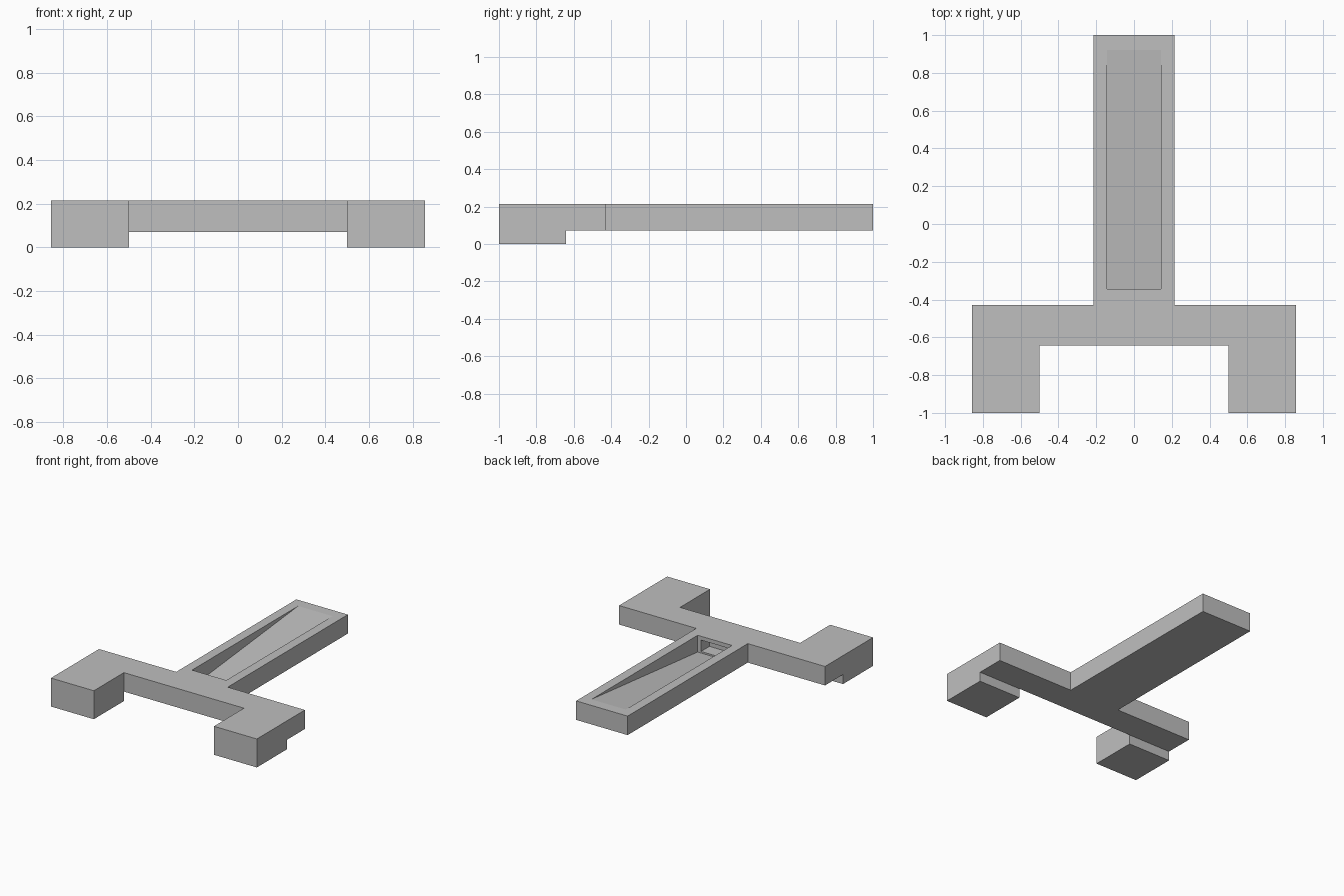
import bpy, bmesh
from mathutils import Matrix

if "Cube" in bpy.data.objects:
    bpy.data.objects.remove(bpy.data.objects["Cube"])

U = 1 / 14                      # design module
TOP, UNDER = 3 * U, U           # deck top and raised underside

grey = bpy.data.materials.new("plain grey")
grey.diffuse_color = (0.52, 0.52, 0.52, 1)
grey.use_nodes = True
grey.node_tree.nodes["Principled BSDF"].inputs["Base Color"].default_value = grey.diffuse_color


def prism(name, points, direction):
    """Close a planar outline and extrude it along a vector."""
    bm = bmesh.new()
    face = bm.faces.new([bm.verts.new(p) for p in points])
    new = bmesh.ops.extrude_face_region(bm, geom=[face])["geom"]
    bmesh.ops.translate(bm, vec=direction,
                        verts=[v for v in new if isinstance(v, bmesh.types.BMVert)])
    bmesh.ops.recalc_face_normals(bm, faces=bm.faces)
    mesh = bpy.data.meshes.new(name)
    bm.to_mesh(mesh)
    bm.free()
    mesh.materials.append(grey)
    obj = bpy.data.objects.new(name, mesh)
    bpy.context.collection.objects.link(obj)
    return obj


def side_cutter(name, profile, half_width):
    """Cutter with a y-z profile, centred on x = 0."""
    obj = prism(name, [(-half_width, y, z) for y, z in profile], (2 * half_width, 0, 0))
    obj.hide_render = True
    obj.display_type = 'WIRE'
    return obj


# T-shaped stand: two front blocks, cross beam and long arm, mirrored outline
half = [(7 * U, -9 * U), (7 * U, -1), (12 * U, -1), (12 * U, -6 * U),
        (3 * U, -6 * U), (3 * U, 1)]
outline = half + [(-x, y) for x, y in reversed(half)]
stand = prism("stand", [(x, y, 0) for x, y in outline], (0, 0, TOP))

# Space under the beam and arm, leaving only the front feet on the floor
underside = side_cutter("underside_cutter",
                        [(-9 * U, -0.5), (1.5, -0.5), (1.5, UNDER), (-9 * U, UNDER)], 1.5)

# Ramped tray: surface level at the far end, deep at the beam
FRONT, BACK, FLOOR = -0.343, 0.92, 0.088
slope = (TOP - FLOOR) / (BACK - FRONT)
tray = side_cutter("tray_cutter",
                   [(FRONT, FLOOR), (BACK + 0.1, TOP + 0.1 * slope),
                    (BACK + 0.1, TOP + 0.1), (FRONT, TOP + 0.1)], 2 * U)

# Undercut slot in the deep end of the tray
slot = side_cutter("slot_cutter",
                   [(FRONT - 0.1, 0.1), (FRONT + 0.05, 0.1),
                    (FRONT + 0.05, 0.185), (FRONT - 0.1, 0.185)], 0.115)

for cutter in (underside, tray, slot):
    mod = stand.modifiers.new(cutter.name, 'BOOLEAN')
    mod.operation = 'DIFFERENCE'
    mod.solver = 'EXACT'
    mod.object = cutter
